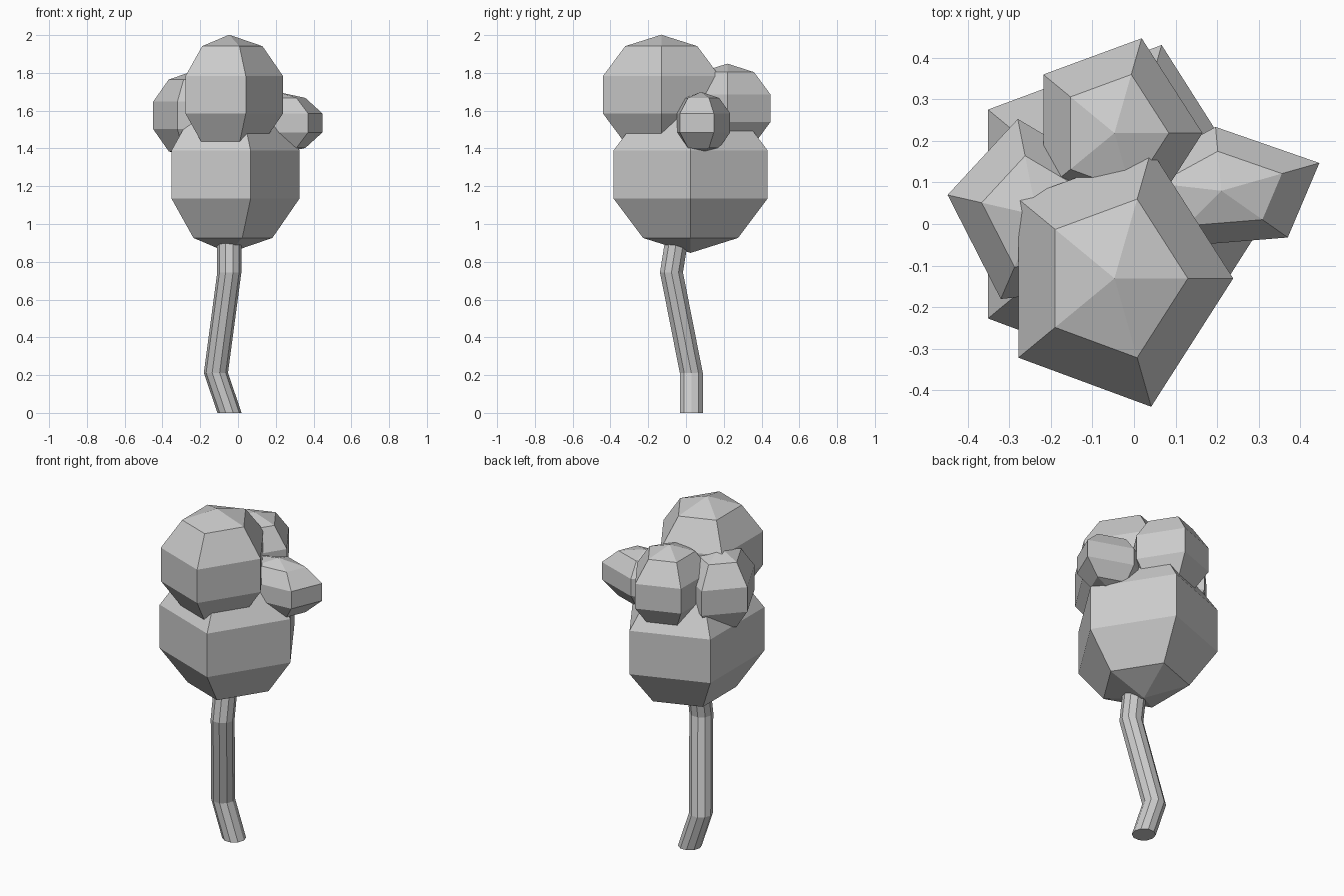
import bpy, bmesh
from math import sin, cos, pi
from mathutils import Vector

if "Cube" in bpy.data.objects:
    bpy.data.objects.remove(bpy.data.objects["Cube"])

RING = sin(2 * pi / 5)  # widest ring radius of a five-ring sphere


def make_object(name, bm):
    bmesh.ops.recalc_face_normals(bm, faces=bm.faces)
    mesh = bpy.data.meshes.new(name)
    bm.to_mesh(mesh)
    bm.free()
    obj = bpy.data.objects.new(name, mesh)
    bpy.context.collection.objects.link(obj)
    return obj


def foliage(name, centre, p, q, rz):
    """Five-sided sphere; p and q are the horizontal axes of its widest ring."""
    bm = bmesh.new()
    bmesh.ops.create_uvsphere(bm, u_segments=5, v_segments=5, radius=1)
    # turn the vertices so that one corner of each ring lies on the p axis
    corner = max(bm.verts, key=lambda v: v.co.xy.length).co.copy()
    ax = Vector((corner.x, corner.y, 0)).normalized()
    ay = Vector((-ax.y, ax.x, 0))
    p, q = Vector((*p, 0)) / RING, Vector((*q, 0)) / RING
    for v in bm.verts:
        v.co = (Vector(centre) + p * v.co.dot(ax) + q * v.co.dot(ay)
                + Vector((0, 0, rz * v.co.z)))
    make_object(name, bm)


def trunk(name, path, radius, sides):
    """Bent tube with level cross-sections and closed ends."""
    bm = bmesh.new()
    rings = [[bm.verts.new((x + radius * cos(2 * pi * i / sides),
                            y + radius * sin(2 * pi * i / sides), z))
              for i in range(sides)] for x, y, z in path]
    for a, b in zip(rings, rings[1:]):
        for i in range(sides):
            j = (i + 1) % sides
            bm.faces.new((a[i], a[j], b[j], b[i]))
    bm.faces.new(rings[0])
    bm.faces.new(rings[-1])
    make_object(name, bm)


# crooked trunk
trunk("trunk", [(-.045, .028, 0), (-.117, .028, .212), (-.046, -.077, .744),
                (-.046, -.02, 1.1)], .064, 10)

# foliage clumps
foliage("foliage_main", (-.049, .024, 1.262), (.374, 0), (0, .428), .415)
foliage("foliage_top", (-.047, -.131, 1.684), (.286, 0), (0, .325), .318)
foliage("foliage_back", (-.047, .219, 1.613), (.212, 0), (0, .24), .236)
foliage("foliage_right", (.2105, .08, 1.535), (.236, .067), (-.0915, .140), .164)
foliage("foliage_left", (-.234, .021, 1.575), (-.215, .049), (.0216, .228), .235)
